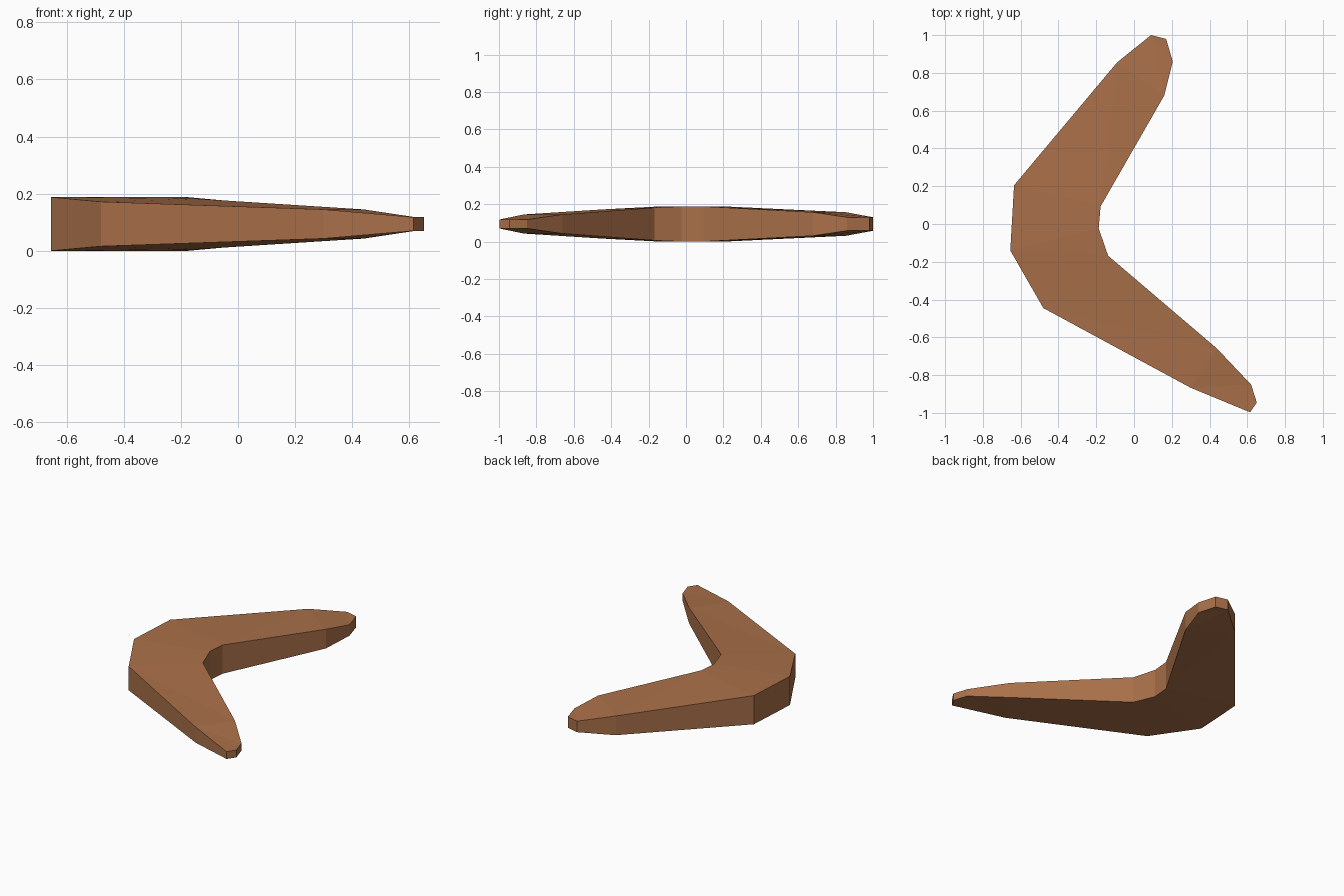
import bpy, bmesh

if "Cube" in bpy.data.objects:
    bpy.data.objects.remove(bpy.data.objects["Cube"])

MID = 0.094  # height of the symmetry plane

# Cross stations along the blade: (outer x, y), (inner x, y), half thickness
stations = [
    ((0.09, 1.0), (0.205, 0.86), 0.036),
    ((-0.09, 0.855), (0.16, 0.68), 0.063),
    ((-0.635, 0.205), (-0.177, 0.093), 0.094),
    ((-0.655, -0.14), (-0.187, -0.023), 0.094),
    ((-0.48, -0.445), (-0.137, -0.168), (0.078, 0.088)),
    ((0.30, -0.867), (0.44, -0.66), 0.051),
    ((0.615, -0.997), (0.62, -0.85), 0.024),
]
# Extra point that rounds each tip: x, y, half thickness
tips = [(0.17, 0.98, 0.036), (0.65, -0.945, 0.024)]

wood = bpy.data.materials.new("brown wood")
wood.diffuse_color = (0.40, 0.162, 0.067, 1)
wood.use_nodes = True
wood.node_tree.nodes["Principled BSDF"].inputs["Base Color"].default_value = wood.diffuse_color

bm = bmesh.new()


def pair(p, h):
    """Top and bottom vertex of one outline point."""
    return [bm.verts.new((p[0], p[1], MID + s * h)) for s in (1, -1)]


rows = []
for o, i, h in stations:
    ho, hi = h if isinstance(h, tuple) else (h, h)
    rows.append((pair(o, ho), pair(i, hi)))
ends = [pair(t, t[2]) for t in tips]

# Top and bottom skins, station by station, split along the elbow diagonal
for k in (0, 1):
    for (o1, i1), (o2, i2) in zip(rows, rows[1:]):
        bm.faces.new((o1[k], o2[k], i2[k]))
        bm.faces.new((o1[k], i2[k], i1[k]))
    for (o, i), e in zip((rows[0], rows[-1]), ends):
        bm.faces.new((o[k], i[k], e[k]))

# Side wall around the whole outline
loop = [r[0] for r in rows] + [ends[1]] + [r[1] for r in reversed(rows)] + [ends[0]]
for a, b in zip(loop, loop[1:] + loop[:1]):
    bm.faces.new((a[0], a[1], b[1], b[0]))

bmesh.ops.recalc_face_normals(bm, faces=bm.faces)
mesh = bpy.data.meshes.new("boomerang")
bm.to_mesh(mesh)
bm.free()
mesh.materials.append(wood)
bpy.context.collection.objects.link(bpy.data.objects.new("boomerang", mesh))
